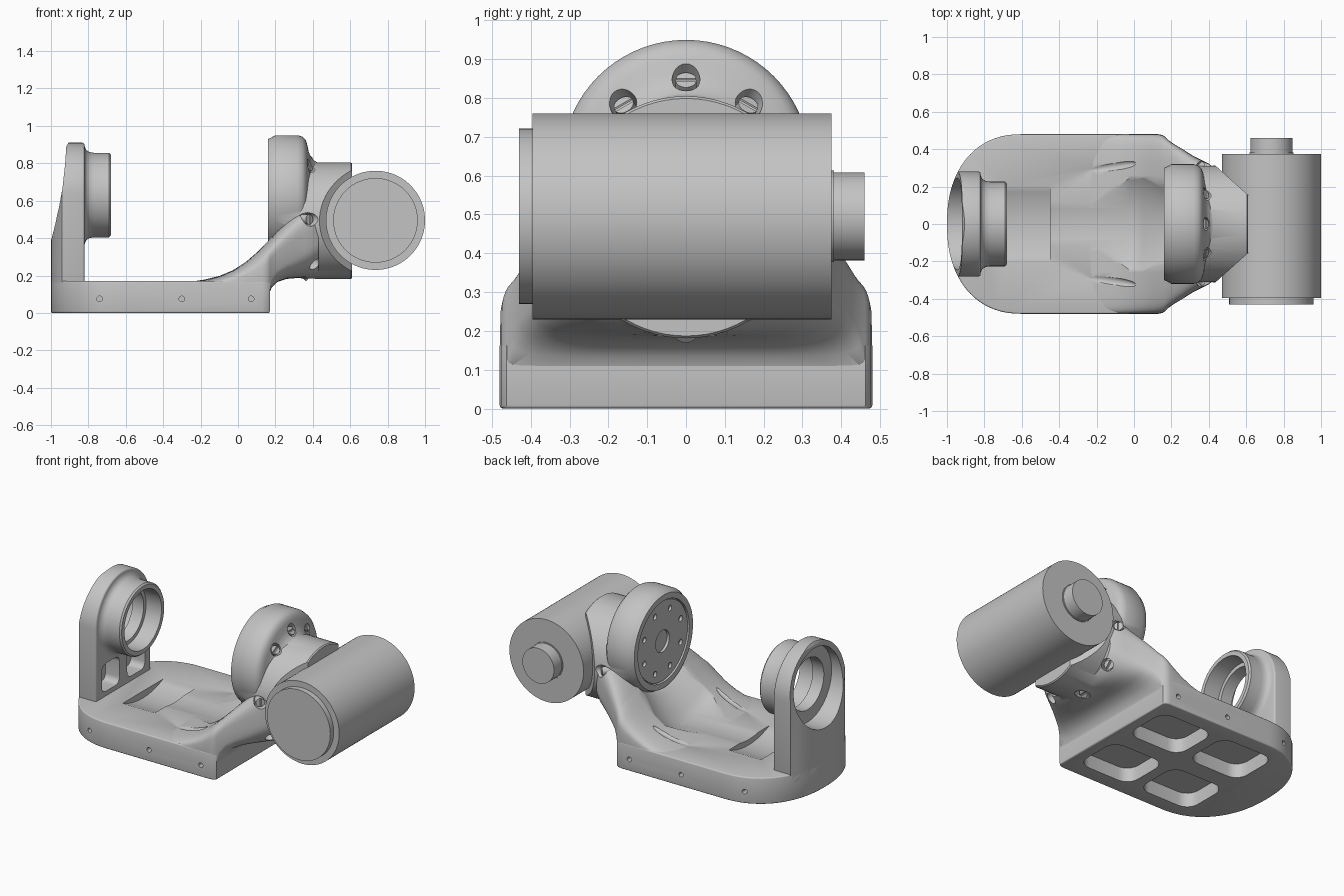
import bpy, bmesh
from math import sin, cos, pi, copysign
from mathutils import Vector, Matrix

if "Cube" in bpy.data.objects:
    bpy.data.objects.remove(bpy.data.objects["Cube"])

grey = bpy.data.materials.new("plain grey")
grey.use_nodes = True
grey.diffuse_color = (0.55, 0.55, 0.55, 1)
grey.node_tree.nodes["Principled BSDF"].inputs["Base Color"].default_value = grey.diffuse_color

AXIS = 0.63      # height of the tilt axis
MOTOR = 0.495    # height of the motor axis
parts = []


def loft(name, rings):
    """Solid skin through a list of closed rings with equal point counts."""
    bm = bmesh.new()
    rows = [[bm.verts.new(p) for p in ring] for ring in rings]
    n = len(rows[0])
    for a, b in zip(rows, rows[1:]):
        for i in range(n):
            j = (i + 1) % n
            bm.faces.new((a[i], a[j], b[j], b[i]))
    bm.faces.new(rows[0][::-1])
    bm.faces.new(rows[-1])
    bmesh.ops.recalc_face_normals(bm, faces=bm.faces)
    mesh = bpy.data.meshes.new(name)
    bm.to_mesh(mesh)
    bm.free()
    mesh.materials.append(grey)
    obj = bpy.data.objects.new(name, mesh)
    bpy.context.collection.objects.link(obj)
    return obj


def revolve(name, profile, z, n=72):
    """Turn (x, radius) points about the x direction at height z."""
    return loft(name, [[(x, r * cos(2 * pi * i / n), z + r * sin(2 * pi * i / n))
                        for i in range(n)] for x, r in profile])


def rod(name, start, end, r, n=24):
    start, end = Vector(start), Vector(end)
    turn = (end - start).to_track_quat('Z', 'Y')
    ring = [turn @ Vector((r * cos(2 * pi * i / n), r * sin(2 * pi * i / n), 0)) for i in range(n)]
    return loft(name, [[p + v for v in ring] for p in (start, end)])


def prism(name, outline, lo, hi, axis):
    """Extrude a 2D outline along one axis (0, 1 or 2)."""
    def place(p, d):
        q = list(p)
        q.insert(axis, d)
        return q
    return loft(name, [[place(p, d) for p in outline] for d in (lo, hi)])


def rounded_rect(cx, cy, w, h, r, steps=6):
    pts = []
    for k, (sx, sy) in enumerate(((1, 1), (-1, 1), (-1, -1), (1, -1))):
        for i in range(steps + 1):
            a = (k + i / steps) * pi / 2
            pts.append((cx + sx * (w / 2 - r) + r * cos(a), cy + sy * (h / 2 - r) + r * sin(a)))
    return pts


def power(value, e):
    return copysign(abs(value) ** e, value)


def bake(obj):
    bpy.context.view_layer.update()
    deps = bpy.context.evaluated_depsgraph_get()
    mesh = bpy.data.meshes.new_from_object(obj.evaluated_get(deps))
    obj.modifiers.clear()
    obj.data = mesh


def bevel(obj, width):
    m = obj.modifiers.new("bevel", 'BEVEL')
    m.width, m.segments, m.limit_method, m.angle_limit = width, 3, 'ANGLE', 0.9
    bake(obj)


def combine(obj, operation, others, keep=False):
    for other in others:
        m = obj.modifiers.new("combine", 'BOOLEAN')
        m.operation, m.solver, m.object = operation, 'EXACT', other
    bake(obj)
    if not keep:
        for other in others:
            bpy.data.objects.remove(other)


# Base plate: straight sides, full rounded left end
arc = [pi / 2 + pi * i / 48 for i in range(49)]
outline = [(-0.6 + 0.4 * power(cos(a), 0.89), 0.48 * power(sin(a), 0.89)) for a in arc]
outline += [(0.13, -0.48), (0.155, -0.475), (0.17, -0.462), (0.17, 0.462), (0.155, 0.475), (0.13, 0.48)]
base = prism("base_plate", outline, 0, 0.17, 2)
bevel(base, 0.008)

# Swept clearance around the tilt axis, plus shallow dents in the sweep
clearance = revolve("clearance", [(-0.68, 0.505), (-0.45, 0.505), (-0.45, 0.47), (-0.02, 0.47),
                                  (0.05, 0.43), (0.16, 0.325), (0.19, 0.31)], AXIS)
dents = []
for side in (-1, 1):
    bm = bmesh.new()
    bmesh.ops.create_uvsphere(bm, u_segments=32, v_segments=16, radius=1)
    bm.transform(Matrix.Translation((-0.125, side * 0.305, 0.215))
                 @ Matrix.Rotation(side * 0.15, 4, 'Z') @ Matrix.Rotation(-0.25, 4, 'Y')
                 @ Matrix.Diagonal((0.14, 0.03, 0.032, 1)))
    mesh = bpy.data.meshes.new("dent")
    bm.to_mesh(mesh)
    bm.free()
    dents.append(bpy.data.objects.new("dent", mesh))
    bpy.context.collection.objects.link(dents[-1])

# Underside pockets and side screw holes
cuts = [prism("pocket", rounded_rect(x, y, 0.38, 0.32, 0.08), -0.05, 0.09, 2)
        for x in (-0.09, -0.54) for y in (-0.22, 0.22)]
cuts += [rod("side_hole", (x, s * 0.42, 0.075), (x, s * 0.55, 0.075), 0.015)
         for x in (-0.74, -0.3, 0.07) for s in (-1, 1)]
combine(base, 'DIFFERENCE', cuts)
combine(base, 'DIFFERENCE', [clearance] + dents, keep=True)
parts.append(base)


# Shoulder: sections rise from the base and narrow toward the housing
def section(x, w, low, high, under, n=64):
    mid = low + 0.4 * (high - low)
    ring = []
    for i in range(n):
        c, s = cos(2 * pi * i / n), sin(2 * pi * i / n)
        e = 0.5 if s > 0 else under
        z = (high - mid if s > 0 else mid - low) * power(s, e)
        ring.append((x, w * power(c, e), mid + z))
    return ring


shoulder = loft("shoulder", [section(*row) for row in (
    (-0.27, 0.479, 0.1, 0.165, 0.1), (-0.18, 0.479, 0.1, 0.178, 0.1),
    (-0.1, 0.479, 0.1, 0.198, 0.1), (-0.03, 0.479, 0.1, 0.228, 0.1),
    (0.04, 0.479, 0.1, 0.273, 0.1), (0.1, 0.479, 0.1, 0.325, 0.1),
    (0.13, 0.479, 0.1, 0.355, 0.1), (0.155, 0.475, 0.1, 0.38, 0.1),
    (0.17, 0.462, 0.11, 0.395, 0.1), (0.18, 0.452, 0.135, 0.405, 0.25),
    (0.21, 0.43, 0.165, 0.44, 0.4), (0.26, 0.4, 0.182, 0.49, 0.5),
    (0.31, 0.368, 0.186, 0.54, 0.6), (0.36, 0.342, 0.188, 0.59, 0.75),
    (0.4, 0.322, 0.19, 0.62, 0.88), (0.43, 0.3, 0.2, 0.62, 1))])
combine(shoulder, 'DIFFERENCE', [clearance] + dents)

# Output flange with a recessed face
flange = revolve("flange", [(0.185, 0.262), (0.16, 0.262), (0.16, 0.3), (0.175, 0.306),
                            (0.2, 0.32), (0.32, 0.32), (0.345, 0.312), (0.362, 0.295),
                            (0.37, 0.27), (0.378, 0.235), (0.39, 0.205), (0.41, 0.183),
                            (0.43, 0.17), (0.45, 0.1)], AXIS)

# Gear housing with slanted cheeks
housing = revolve("gear_housing", [(0.25, 0.28), (0.35, 0.312), (0.603, 0.312), (0.61, 0.306)], 0.493)
bm = bmesh.new()
bm.from_mesh(housing.data)
for side in (-1, 1):
    cut = bmesh.ops.bisect_plane(bm, geom=bm.verts[:] + bm.edges[:] + bm.faces[:],
                                 plane_co=(0.61, side * 0.155, 0), plane_no=(0.9, side, 0),
                                 clear_outer=True)
    edges = [e for e in cut["geom_cut"] if isinstance(e, bmesh.types.BMEdge)]
    bmesh.ops.edgeloop_fill(bm, edges=edges)
bmesh.ops.recalc_face_normals(bm, faces=bm.faces)
bm.to_mesh(housing.data)
bm.free()
combine(shoulder, 'UNION', [flange, housing])

# Ring of slanted slotted screws behind the flange
half = [(0, 0.855), (0.165, 0.79), (0.325, 0.5), (0.235, 0.275), (0, 0.18)]
holes = []
for y, z in half + [(-y, z) for y, z in half if y]:
    p = Vector((0.39, y, z))
    out = Vector((0, y, z - 0.5)).normalized()
    d = (out + Vector((1, 0, 0))).normalized()
    holes.append(rod("screw_hole", p - d * 0.06, p + d * 0.2, 0.036))
    top = p - d * 0.012
    across = out.cross(Vector((1, 0, 0))) * 0.04
    screw = rod("screw", p - d * 0.08, top, 0.027)
    combine(screw, 'DIFFERENCE', [rod("slot", top - across, top + across, 0.006, 8)])
    parts.append(screw)
combine(shoulder, 'DIFFERENCE', holes)
shoulder.name = "shoulder_housing"
parts.append(shoulder)

# Drilled output disc
disc = revolve("output_disc", [(0.168, 0.256), (0.2, 0.256)], AXIS)
drills = [rod("drill", (0.1, 0, AXIS), (0.19, 0, AXIS), 0.07)]
for k in range(8):
    y, z = 0.2 * cos((k + 0.5) * pi / 4), AXIS + 0.2 * sin((k + 0.5) * pi / 4)
    drills.append(rod("drill", (0.1, y, z), (0.19, y, z), 0.018))
combine(disc, 'DIFFERENCE', drills)
parts.append(disc)

# Bearing post: round top, trimmed to the base outline and a leaning back
arch = [(0.28 * cos(pi * i / 40), AXIS + 0.28 * sin(pi * i / 40)) for i in range(41)]
post = prism("bearing_post", arch + [(-0.28, 0.1), (0.28, 0.1)], -1.02, -0.82, 0)
bevel(post, 0.012)
lean = [(-1.1, 0), (-1.0, 0.39), (-0.982, 0.46), (-0.958, 0.56), (-0.938, 0.67),
        (-0.925, 0.79), (-0.918, 0.89), (-0.9, 0.92), (-0.7, 0.95), (-0.7, 0)]
combine(post, 'INTERSECT', [prism("trim", outline, -0.1, 1.2, 2),
                            prism("lean", lean, -0.6, 0.6, 1)])
boss = revolve("boss", [(-0.86, 0.262), (-0.82, 0.262), (-0.812, 0.242), (-0.795, 0.23),
                        (-0.77, 0.226), (-0.69, 0.226), (-0.68, 0.217)], AXIS)
combine(post, 'UNION', [boss])
bore = revolve("bore", [(-1.2, 0.245), (-0.87, 0.245), (-0.87, 0.165), (-0.79, 0.165),
                        (-0.79, 0.19), (-0.6, 0.19)], AXIS)
windows = [prism("window", rounded_rect(y, 0.29, 0.18, 0.18, 0.04), -0.92, -0.8, 0)
           for y in (-0.13, 0.13)]
combine(post, 'DIFFERENCE', [bore] + windows)
parts.append(post)

# Motor lying across the back of the housing
for name, y0, y1, r in (("motor_body", -0.395, 0.375, 0.265), ("motor_front_cap", -0.43, -0.38, 0.226),
                        ("motor_collar", 0.37, 0.381, 0.118), ("motor_encoder", 0.37, 0.46, 0.113)):
    parts.append(rod(name, (0.735, y0, MOTOR), (0.735, y1, MOTOR), r, 96))

# Smooth shading with sharp edges kept
bpy.ops.object.select_all(action='DESELECT')
for obj in parts:
    obj.select_set(True)
bpy.context.view_layer.objects.active = base
bpy.ops.object.shade_smooth_by_angle(angle=0.6)
